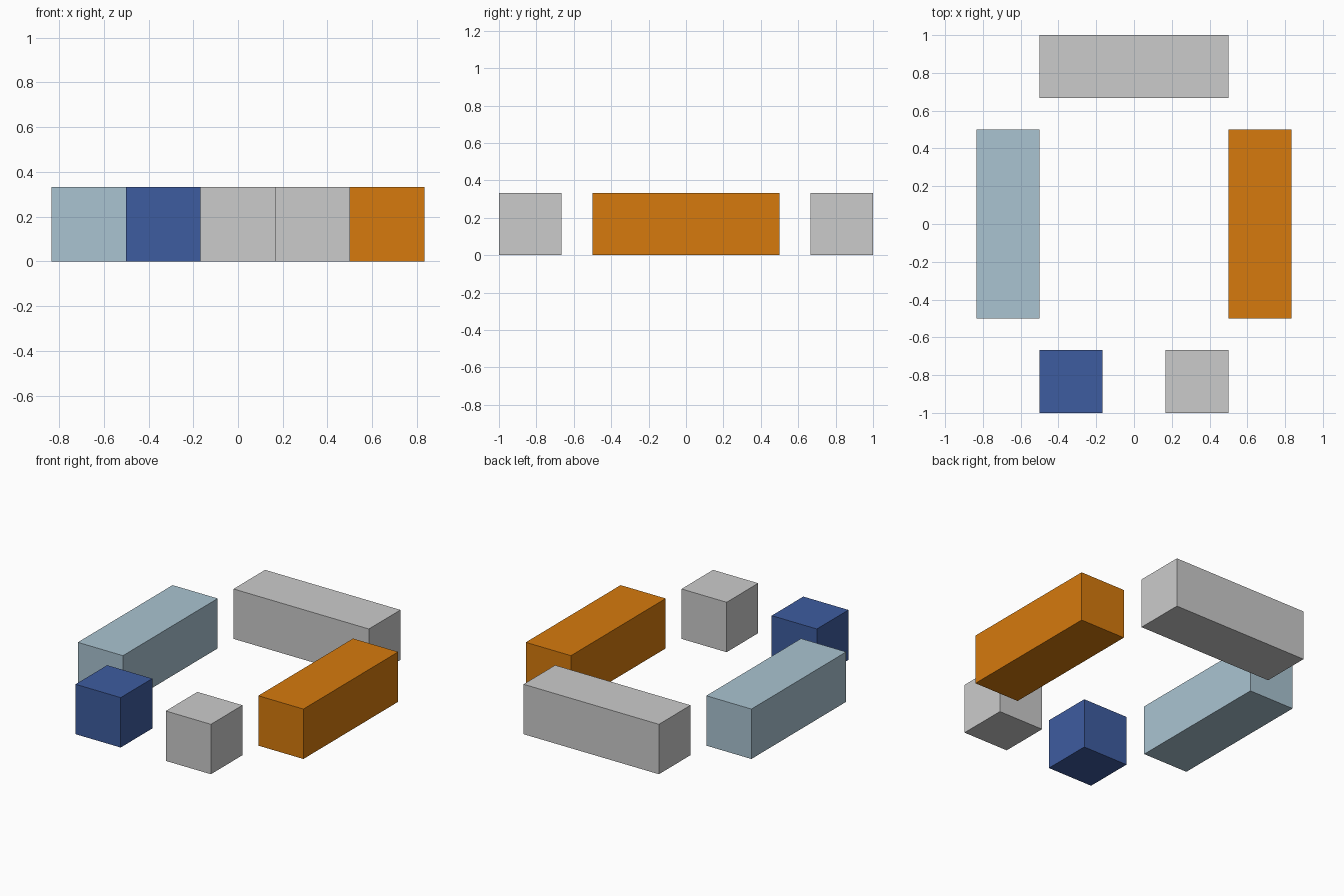
import bpy

if "Cube" in bpy.data.objects:
    bpy.data.objects.remove(bpy.data.objects["Cube"])

U = 1 / 3  # square cross-section of every block


def material(name, color):
    mat = bpy.data.materials.new(name)
    mat.diffuse_color = (*color, 1)
    mat.use_nodes = True
    mat.node_tree.nodes["Principled BSDF"].inputs["Base Color"].default_value = mat.diffuse_color
    return mat


def block(name, x, y, length_x=U, length_y=U, mat=None):
    """Box standing on the floor, centred on (x, y)."""
    bpy.ops.mesh.primitive_cube_add(size=1, location=(x, y, U / 2))
    obj = bpy.context.object
    obj.name = name
    obj.scale = (length_x, length_y, U)
    bpy.ops.object.transform_apply(location=False, rotation=False, scale=True)
    if mat:
        obj.data.materials.append(mat)


pale_blue = material("pale_blue", (0.40, 0.55, 0.64))
dark_blue = material("dark_blue", (0.048, 0.107, 0.35))
orange = material("orange", (0.67, 0.195, 0.004))

# Long blocks on the left, right and back
block("left_long_block", -2 * U, 0, length_y=1, mat=pale_blue)
block("right_long_block", 2 * U, 0, length_y=1, mat=orange)
block("back_long_block", 0, 1 - U / 2, length_x=1)

# Two cubes at the front with a gap between them
block("front_left_cube", -U, -1 + U / 2, mat=dark_blue)
block("front_right_cube", U, -1 + U / 2)
